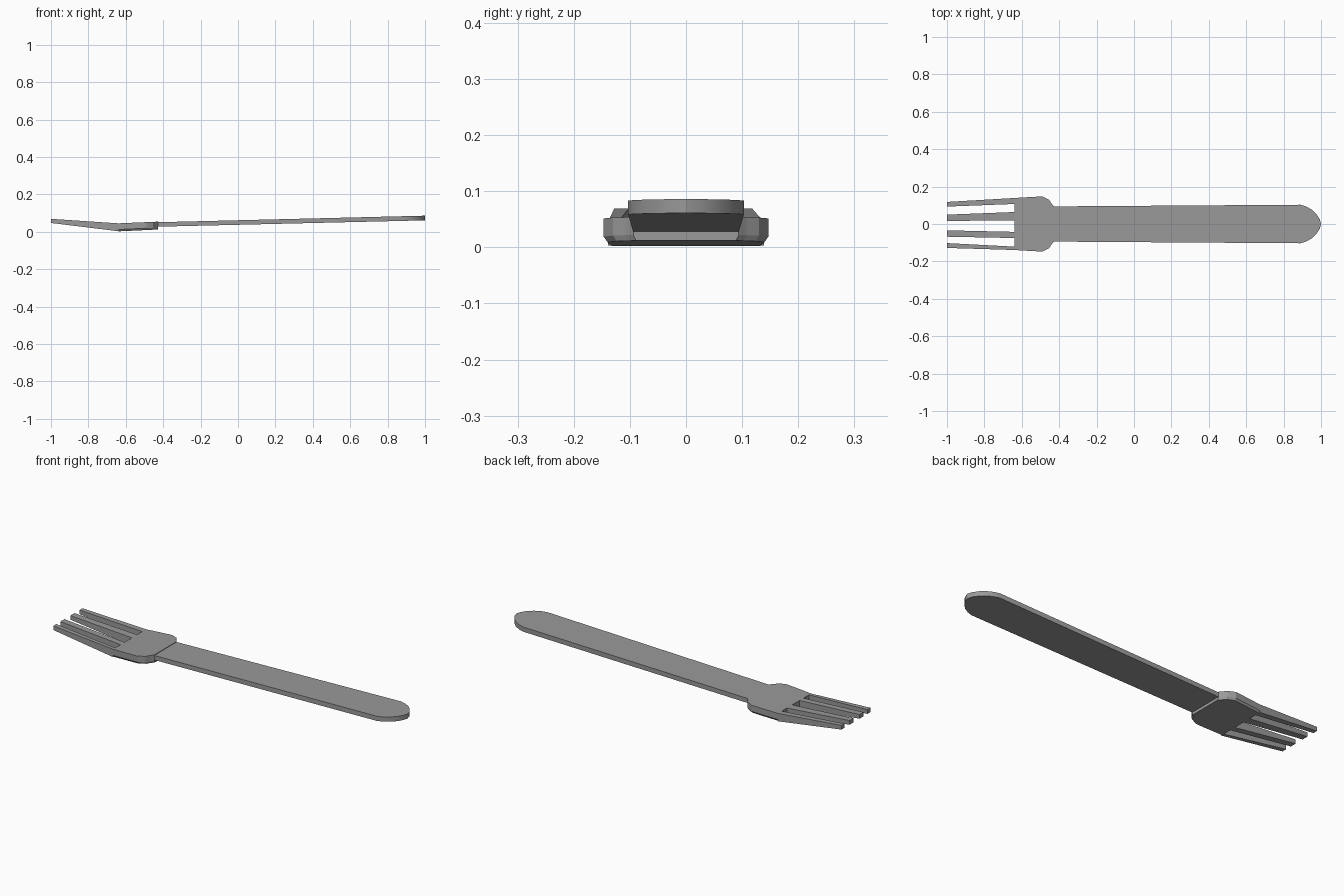
import bpy
import bmesh
import math

cube = bpy.data.objects.get("Cube")
if cube:
    bpy.data.objects.remove(cube, do_unlink=True)

GREY = (0.32, 0.32, 0.32, 1)
mat = bpy.data.materials.new("grey plastic")
mat.use_nodes = True
mat.diffuse_color = GREY
mat.node_tree.nodes["Principled BSDF"].inputs["Base Color"].default_value = GREY


def ramp(x0, z0, x1, z1):
    """Straight height line between two stations."""
    return lambda x: z0 + (z1 - z0) * (x - x0) / (x1 - x0)


def plate(name, outline, bottom, top, inset=1.0):
    """Solid plate from a plan outline between two sloping surfaces."""
    bm = bmesh.new()
    low = [bm.verts.new((x, y * inset, bottom(x))) for x, y in outline]
    rings = [low]
    if inset < 1:  # chamfered lower edge
        rings.append([bm.verts.new((x, y, bottom(x) + 0.01)) for x, y in outline])
    rings.append([bm.verts.new((x, y, top(x))) for x, y in outline])
    bm.faces.new(low)
    bm.faces.new(rings[-1])
    n = len(outline)
    for a, b in zip(rings, rings[1:]):
        for i in range(n):
            j = (i + 1) % n
            bm.faces.new((a[i], a[j], b[j], b[i]))
    bmesh.ops.recalc_face_normals(bm, faces=bm.faces)
    mesh = bpy.data.meshes.new(name)
    bm.to_mesh(mesh)
    bm.free()
    mesh.materials.append(mat)
    obj = bpy.data.objects.new(name, mesh)
    bpy.context.collection.objects.link(obj)
    return obj


def mirrored(half):
    """Close a half outline by mirroring it across y = 0."""
    return half + [(x, -y) for x, y in reversed(half) if y > 0]


# Handle: long slightly flaring strip with a rounded tip
handle_half = [(-0.435, 0.094), (0.89, 0.103), (0.92, 0.094), (0.95, 0.077),
               (0.975, 0.053), (0.993, 0.026), (1.0, 0)]
handle = plate("handle", mirrored(handle_half),
               ramp(-0.43, 0.027, 1, 0.061), ramp(-0.43, 0.051, 1, 0.086))

# Head: thicker shouldered plate
ROOT = -0.64
head_half = [(ROOT, 0.139), (-0.54, 0.145), (-0.49, 0.147), (-0.455, 0.13),
             (-0.44, 0.108), (-0.428, 0.094)]
plate("head", mirrored(head_half),
      ramp(ROOT, 0.002, -0.43, 0.012), ramp(ROOT, 0.045, -0.43, 0.054), 0.95)

# Tines: (root edges, tip edges) across the width
tines = {
    "left_outer_tine": ((0.107, 0.139), (0.093, 0.118)),
    "left_inner_tine": ((0.02, 0.064), (0.016, 0.05)),
    "right_inner_tine": ((-0.075, -0.042), (-0.068, -0.034)),
    "right_outer_tine": ((-0.139, -0.121), (-0.128, -0.102)),
}
for name, ((r0, r1), (t0, t1)) in tines.items():
    plate(name, [(ROOT, r0), (ROOT, r1), (-1, t1), (-1, t0)],
          ramp(ROOT, 0.003, -1, 0.047), ramp(ROOT, 0.045, -1, 0.069))

# Soft shading round the handle tip only
bpy.ops.object.select_all(action='DESELECT')
handle.select_set(True)
bpy.context.view_layer.objects.active = handle
bpy.ops.object.shade_smooth_by_angle(angle=math.radians(30))
